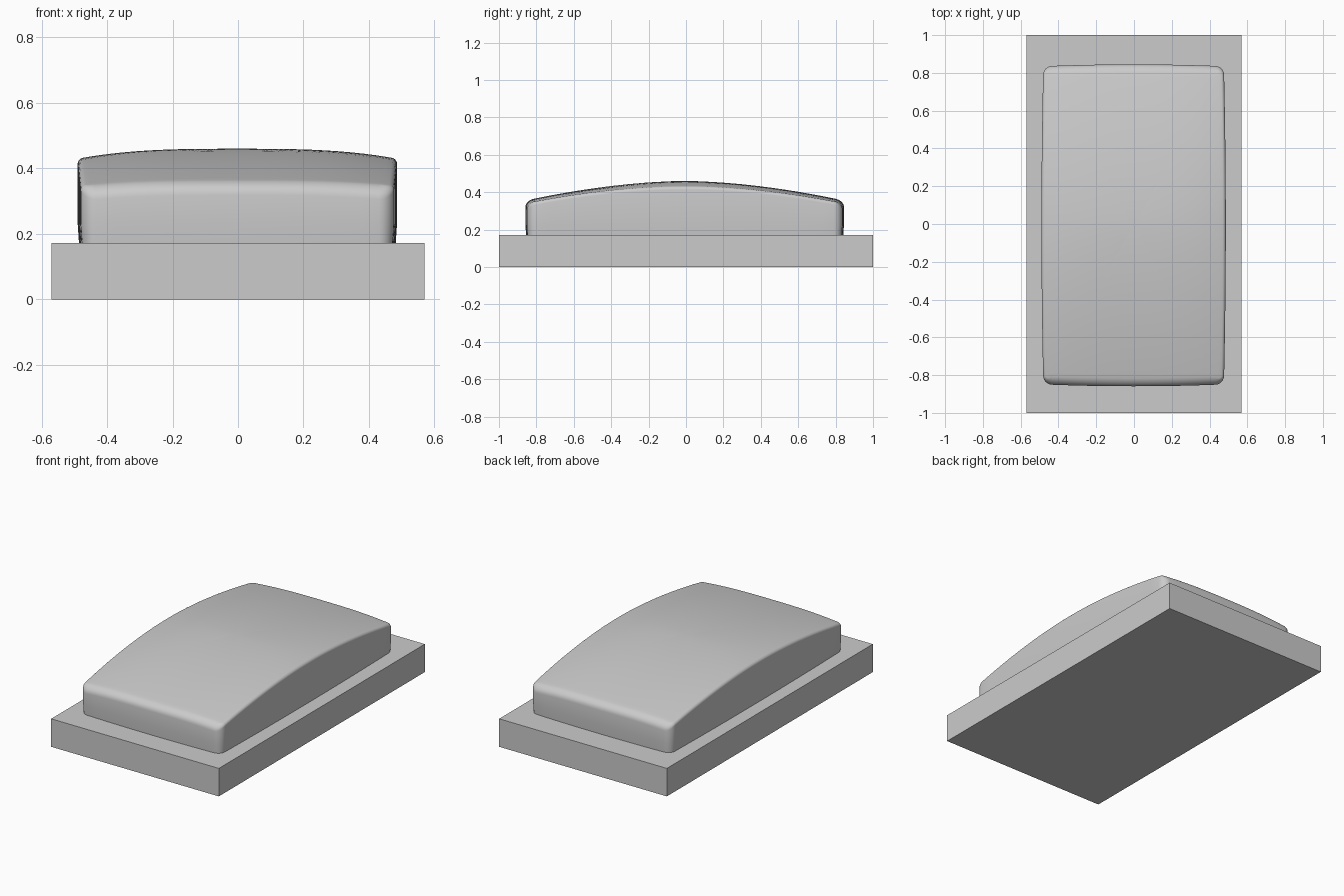
import bpy, bmesh, math

if "Cube" in bpy.data.objects:
    bpy.data.objects.remove(bpy.data.objects["Cube"])

HX, HY, RC = 0.478, 0.842, 0.045      # cushion half sizes and plan corner radius
CX, CY = -0.002, -0.007               # cushion centre
BASE_TOP = 0.172


def outline():
    """Rounded rectangle as (x, y, nx, ny), counter-clockwise, with slightly bowed sides."""
    pts = []
    corners = [(1, -1, -90), (1, 1, 0), (-1, 1, 90), (-1, -1, 180)]
    for i, (sx, sy, a0) in enumerate(corners):
        cx, cy = sx * (HX - RC), sy * (HY - RC)
        for k in range(7):
            a = math.radians(a0 + 15 * k)
            pts.append((cx + RC * math.cos(a), cy + RC * math.sin(a), math.cos(a), math.sin(a)))
        # straight run to the next corner
        qx, qy, _ = corners[(i + 1) % 4]
        n = 24 if qx == sx else 14
        x0, y0, nx, ny = pts[-1]
        dx, dy = (0, 2 * (HY - RC)) if i == 0 else (0, -2 * (HY - RC)) if i == 2 else \
                 (-2 * (HX - RC), 0) if i == 1 else (2 * (HX - RC), 0)
        for k in range(1, n):
            pts.append((x0 + dx * k / n, y0 + dy * k / n, nx, ny))
    return [(x + nx * 0.010 * (1 - (y / HY) ** 2), y + ny * 0.010 * (1 - (x / HX) ** 2), nx, ny)
            for x, y, nx, ny in pts]


def height(x, y):
    """Arched along y, gently crowned across x."""
    v, u = min(abs(y) / 0.83, 1), min(abs(x) / 0.485, 1)
    arch = 0.46 - 0.10 * v ** 1.75
    crown = 0.03 - 0.012 * v
    return arch - crown * u ** 3


# flat base slab
bpy.ops.mesh.primitive_cube_add(size=1, location=(0, 0, BASE_TOP / 2))
base = bpy.context.object
base.name = "base_slab"
base.scale = (1.14, 2.0, BASE_TOP)

# domed cushion, built as stacked rings
bm = bmesh.new()
pts = outline()
rings = []


def add_ring(fn):
    rings.append([bm.verts.new(fn(*p)) for p in pts])


def edge_ring(a):
    """Ring on the rounded top edge; the ends are rounder than the long sides."""
    def fn(x, y, nx, ny):
        r = 0.016 * nx * nx + 0.042 * ny * ny
        d = r * (1 - math.cos(a))
        px, py = x - nx * d, y - ny * d
        return (px + CX, py + CY, height(px, py) - r * (1 - math.sin(a)))
    return fn


def top_ring(s):
    def fn(x, y, nx, ny):
        r = 0.016 * nx * nx + 0.042 * ny * ny
        px, py = (x - nx * r) * s, (y - ny * r) * s
        return (px + CX, py + CY, height(px, py))
    return fn


add_ring(lambda x, y, nx, ny: (x - nx * 0.004 + CX, y - ny * 0.004 + CY, BASE_TOP))
add_ring(lambda x, y, nx, ny: (x + CX, y + CY, BASE_TOP + 0.06))
for k in range(7):
    add_ring(edge_ring(math.radians(15 * k)))
for s in (0.97, 0.93, 0.88, 0.82, 0.75, 0.67, 0.58, 0.48, 0.37, 0.25, 0.12):
    add_ring(top_ring(s))

n = len(pts)
for lo, hi in zip(rings, rings[1:]):
    for i in range(n):
        j = (i + 1) % n
        bm.faces.new((lo[i], lo[j], hi[j], hi[i]))
peak = bm.verts.new((CX, CY, height(0, 0)))
for i in range(n):
    bm.faces.new((rings[-1][i], rings[-1][(i + 1) % n], peak))
bm.faces.new(rings[0][::-1])

mesh = bpy.data.meshes.new("domed_cushion")
bm.to_mesh(mesh)
bm.free()
cushion = bpy.data.objects.new("domed_cushion", mesh)
bpy.context.collection.objects.link(cushion)
bpy.ops.object.select_all(action='DESELECT')
cushion.select_set(True)
bpy.context.view_layer.objects.active = cushion
bpy.ops.object.shade_smooth_by_angle(angle=math.radians(40))
